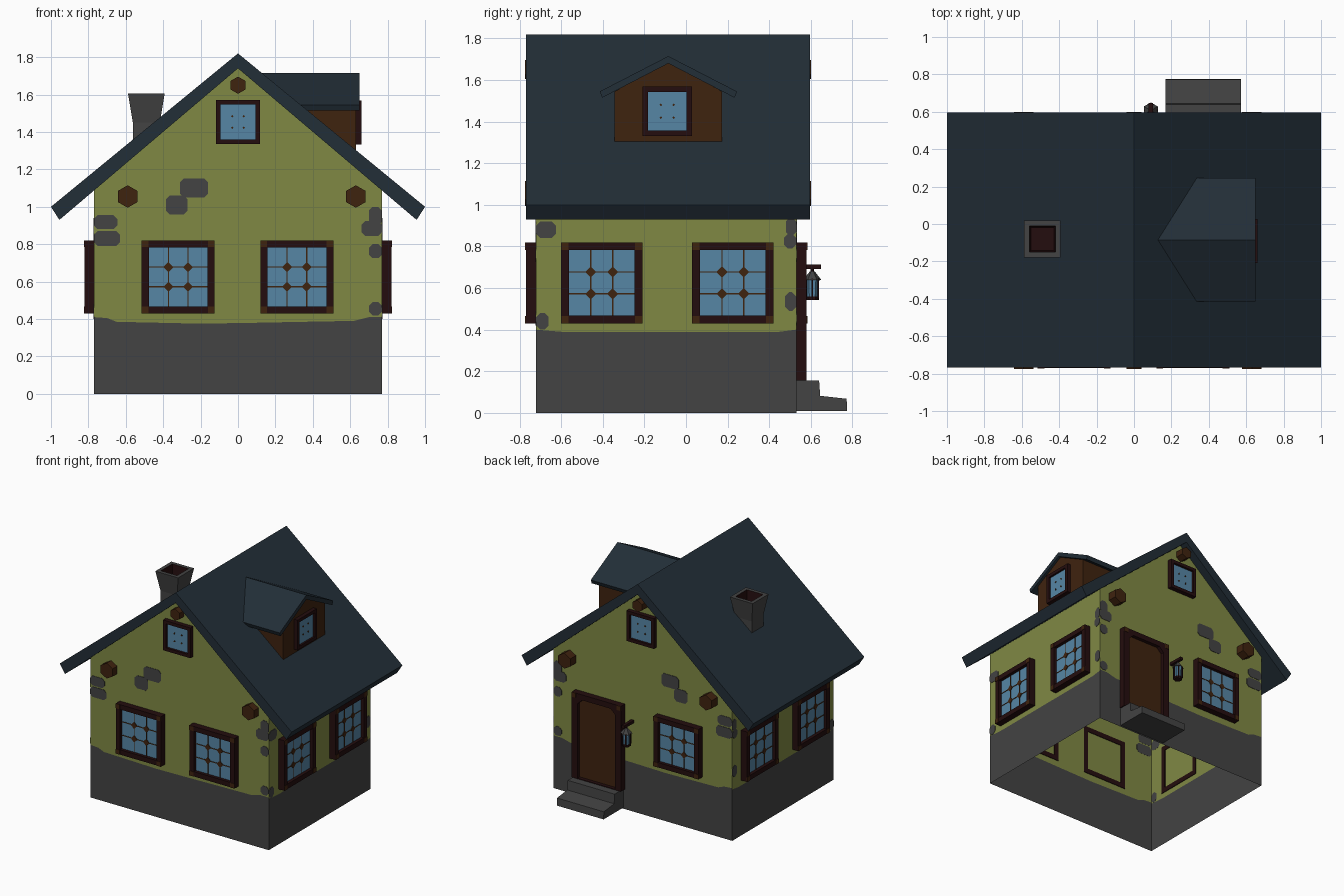
import bpy, bmesh, math
from mathutils import Matrix, Vector

if "Cube" in bpy.data.objects:
    bpy.data.objects.remove(bpy.data.objects["Cube"])


def material(name, r, g, b):
    m = bpy.data.materials.new(name)
    m.diffuse_color = [((c / 255 + 0.055) / 1.055) ** 2.4 for c in (r, g, b)] + [1]
    m.use_nodes = True
    m.node_tree.nodes["Principled BSDF"].inputs["Base Color"].default_value = m.diffuse_color
    return m


GREEN = material("green plaster", 128, 137, 68)
STONE = material("grey stone", 67, 67, 67)
SLATE = material("blue slate", 34, 46, 55)
WOOD = material("brown wood", 63, 35, 15)
DARK = material("dark wood", 36, 13, 14)
GLASS = material("blue glass", 86, 134, 165)


def finish(name, bm, *mats, recalc=True):
    if recalc:
        bmesh.ops.recalc_face_normals(bm, faces=bm.faces)
    me = bpy.data.meshes.new(name)
    bm.to_mesh(me)
    bm.free()
    for m in mats:
        me.materials.append(m)
    ob = bpy.data.objects.new(name, me)
    bpy.context.collection.objects.link(ob)
    return ob


def plane(origin, u, w):
    """Local frame: u along the wall, v up, w outwards."""
    u, w = Vector(u), Vector(w)
    m = Matrix((u, (0, 0, 1), w)).transposed().to_4x4()
    m.translation = origin
    return m


FRONT = plane((0, -0.72, 0), (1, 0, 0), (0, -1, 0))
BACK = plane((0, 0.53, 0), (1, 0, 0), (0, 1, 0))
RIGHT = plane((0.77, 0, 0), (0, 1, 0), (1, 0, 0))
LEFT = plane((-0.77, 0, 0), (0, 1, 0), (-1, 0, 0))
DORMER = plane((0.63, 0, 0), (0, 1, 0), (1, 0, 0))


def prism(name, M, pts, w0, w1, mat):
    bm = bmesh.new()
    a = [bm.verts.new(M @ Vector((u, v, w0))) for u, v in pts]
    b = [bm.verts.new(M @ Vector((u, v, w1))) for u, v in pts]
    bm.faces.new(a)
    bm.faces.new(b)
    for i in range(len(pts)):
        j = (i + 1) % len(pts)
        bm.faces.new((a[i], a[j], b[j], b[i]))
    return finish(name, bm, mat)


def rect(u0, u1, v0, v1):
    return [(u0, v0), (u1, v0), (u1, v1), (u0, v1)]


def ngon(u, v, r, n, turn=0.0):
    return [(u + r * math.cos(turn + math.tau * i / n),
             v + r * math.sin(turn + math.tau * i / n)) for i in range(n)]


def ring(name, M, outer, inner, w0, w1, mat):
    """Picture frame between two matching outlines."""
    bm = bmesh.new()
    loops = [[bm.verts.new(M @ Vector((u, v, w))) for u, v in pts]
             for pts, w in ((outer, w0), (outer, w1), (inner, w1), (inner, w0))]
    n = len(outer)
    for k in range(4):
        a, b = loops[k], loops[(k + 1) % 4]
        for i in range(n):
            j = (i + 1) % n
            bm.faces.new((a[i], a[j], b[j], b[i]))
    return finish(name, bm, mat)


def window(name, M, u, v, half, border, depth, big):
    o, g = half, half - border
    ring(name + "_frame", M, rect(u - o, u + o, v - o, v + o),
         rect(u - g, u + g, v - g, v + g), -0.005, depth, DARK)
    pane = depth * 0.5
    prism(name + "_glass", M, rect(u - g, u + g, v - g, v + g), 0.004, pane, GLASS)
    # brown corner pieces and glazing bars
    for a in (-1, 1):
        for b in (-1, 1):
            if big:
                cu, cv = u + a * (o - 0.018), v + b * (o - 0.018)
                prism(name + "_corner", M, rect(cu - 0.018, cu + 0.018, cv - 0.018, cv + 0.018),
                      depth - 0.002, depth + 0.003, WOOD)
            prism(name + "_bar_knot", M,
                  ngon(u + a * g / 3, v + b * g / 3, 0.027 if big else 0.007, 4),
                  pane, pane + 0.005, WOOD)
        if big:
            c = a * g / 3
            prism(name + "_bar", M, rect(u + c - .003, u + c + .003, v - g, v + g), pane, pane + .003, WOOD)
            prism(name + "_bar", M, rect(u - g, u + g, v + c - .003, v + c + .003), pane, pane + .003, WOOD)


# Walls: open shell, stone base below a wavy line, plaster above
def wall(name, M, line, top):
    bm = bmesh.new()
    add = lambda pts: bm.faces.new([bm.verts.new(M @ Vector((u, v, 0))) for u, v in pts])
    add([(line[0][0], 0), (line[-1][0], 0)] + line[::-1]).material_index = 1
    add(line + top)
    for f in bm.faces:
        f.normal_update()
        if f.normal.dot(M.col[2].to_3d()) < 0:
            f.normal_flip()
    finish(name, bm, GREEN, STONE, recalc=False)


gable_line = [(-0.77, .41), (-0.7, .405), (-0.65, .385), (-0.2, .375), (0.1, .38), (0.35, .385),
              (0.62, .39), (0.7, .41), (0.77, .41)]
side_line = [(-0.72, .40), (-0.6, .39), (0, .39), (0.45, .39), (0.53, .40)]
for name, M in (("front", FRONT), ("back", BACK)):
    wall(name + "_wall", M, gable_line, [(0.77, 1.1), (0, 1.75), (-0.77, 1.1)])
for name, M in (("right", RIGHT), ("left", LEFT)):
    wall(name + "_wall", M, side_line, [(0.53, 1.1), (-0.72, 1.1)])

# Exposed stones in the plaster: u0, u1, v0, v1
gable_stones = [(-.77, -.645, .88, .955), (-.77, -.63, .79, .87), (-.31, -.16, 1.05, 1.15),
                (-.385, -.27, .96, 1.06), (.70, .77, .90, 1.0), (.66, .77, .845, .925),
                (.70, .77, .725, .80), (.70, .77, .42, .49)]
side_stones = [(-.72, -.625, .84, .92), (-.72, -.66, .40, .48), (.48, .53, .85, .94),
               (.47, .53, .79, .86), (.475, .53, .49, .58)]
for M, stones in ((FRONT, gable_stones), (BACK, gable_stones), (RIGHT, side_stones), (LEFT, side_stones)):
    for a, b, c, d in stones:
        k = 0.02
        prism("wall_stone", M, [(a + k, c), (b - k, c), (b, c + k), (b, d - k), (b - k, d),
                                (a + k, d), (a, d - k), (a, c + k)], -0.001, 0.003, STONE)

# Windows
window("front_window_left", FRONT, -0.32, 0.625, 0.195, 0.038, 0.05, True)
window("front_window_right", FRONT, 0.315, 0.625, 0.195, 0.038, 0.05, True)
window("back_window", BACK, -0.32, 0.625, 0.195, 0.038, 0.05, True)
for side, M in (("right", RIGHT), ("left", LEFT)):
    window(side + "_window_1", M, -0.405, 0.625, 0.195, 0.038, 0.05, True)
    window(side + "_window_2", M, 0.225, 0.625, 0.195, 0.038, 0.05, True)
for side, M in (("front", FRONT), ("back", BACK)):
    window(side + "_gable_window", M, 0, 1.453, 0.118, 0.025, 0.035, False)
    # Hexagonal beam ends
    for u, v, r in ((0, 1.65, 0.046), (-0.59, 1.055, 0.06), (0.63, 1.055, 0.06)):
        prism(side + "_beam_end", M, ngon(u, v, r, 6, math.pi / 6), -0.01,
              0.055 if side == "front" else 0.07, WOOD)

# Main roof
prism("roof", plane((0, 0, 0), (1, 0, 0), (0, -1, 0)),
      [(0, 1.82), (1, 1.0), (0.955, 0.93), (0, 1.74), (-0.955, 0.93), (-1, 1.0)], -0.597, 0.768, SLATE)


# Dormer: back ends land on the roof slope
def land_on_slope(ob):
    for v in ob.data.vertices:
        if v.co.x < 0.4:
            v.co.x = (1.80 - v.co.z) / 0.82


yc = -0.085
land_on_slope(prism("dormer_body", DORMER, [(yc - .258, 1.30), (yc + .258, 1.30), (yc + .258, 1.545),
                                            (yc, 1.685), (yc - .258, 1.545)], -0.4, 0.0, WOOD))
land_on_slope(prism("dormer_roof", DORMER, [(yc, 1.715), (yc + .33, 1.545), (yc + .318, 1.515), (yc, 1.68),
                                            (yc - .318, 1.515), (yc - .33, 1.545)], -0.4, 0.02, SLATE))
window("dormer_window", DORMER, -0.09, 1.45, 0.118, 0.025, 0.03, False)

# Chimney: flared square tube with a dark flue
bm = bmesh.new()
rings = [[bm.verts.new((-0.49 + x * h, -0.08 + y * h, z)) for x, y in ((-1, -1), (1, -1), (1, 1), (-1, 1))]
         for h, z in ((.072, 1.32), (.072, 1.45), (.098, 1.605), (.07, 1.605), (.062, 1.52))]
for k in range(4):
    for i in range(4):
        j = (i + 1) % 4
        f = bm.faces.new((rings[k][i], rings[k][j], rings[k + 1][j], rings[k + 1][i]))
        f.material_index = int(k == 3)
bm.faces.new(rings[-1]).material_index = 1
finish("chimney", bm, STONE, DARK, recalc=False)

# Door: arched frame, panel and steps
door_out = [(.155, .155), (.58, .155), (.58, .79), (.58, .82), (.155, .82), (.155, .79)]
door_in = [(.205, .16), (.53, .16), (.53, .74), (.49, .778), (.245, .778), (.205, .74)]
ring("door_frame", BACK, door_out, door_in, -0.005, 0.05, DARK)
prism("door", BACK, door_in, 0.004, 0.022, WOOD)
for u in (.173, .562):
    prism("door_frame_corner", BACK, rect(u - .018, u + .018, .784, .82), 0.048, 0.053, WOOD)
prism("door_steps", plane((0, 0, 0), (0, 1, 0), (1, 0, 0)),
      [(.53, 0.01), (.775, 0.01), (.772, .068), (.645, .082), (.64, .155), (.53, .155)], 0.168, 0.572, STONE)


# Lantern: wall arm, cap, glass and base
def cone(name, z0, z1, r0, r1, mat):
    bm = bmesh.new()
    bmesh.ops.create_cone(bm, cap_ends=True, segments=6, radius1=r0, radius2=r1, depth=z1 - z0,
                          matrix=Matrix.Translation((0.09, 0.607, (z0 + z1) / 2)))
    finish(name, bm, mat)


prism("lantern_arm", BACK, rect(.078, .102, .692, .714), -0.005, 0.118, DARK)
cone("lantern_hook", .67, .70, .008, .008, DARK)
cone("lantern_cap", .64, .68, .043, .012, STONE)
cone("lantern_glass", .56, .64, .028, .034, GLASS)
cone("lantern_base", .542, .56, .032, .032, DARK)
for x, y in ngon(0.09, 0.607, 0.033, 6):
    prism("lantern_post", BACK, rect(x - .004, x + .004, .55, .645), y - .534, y - .526, DARK)
